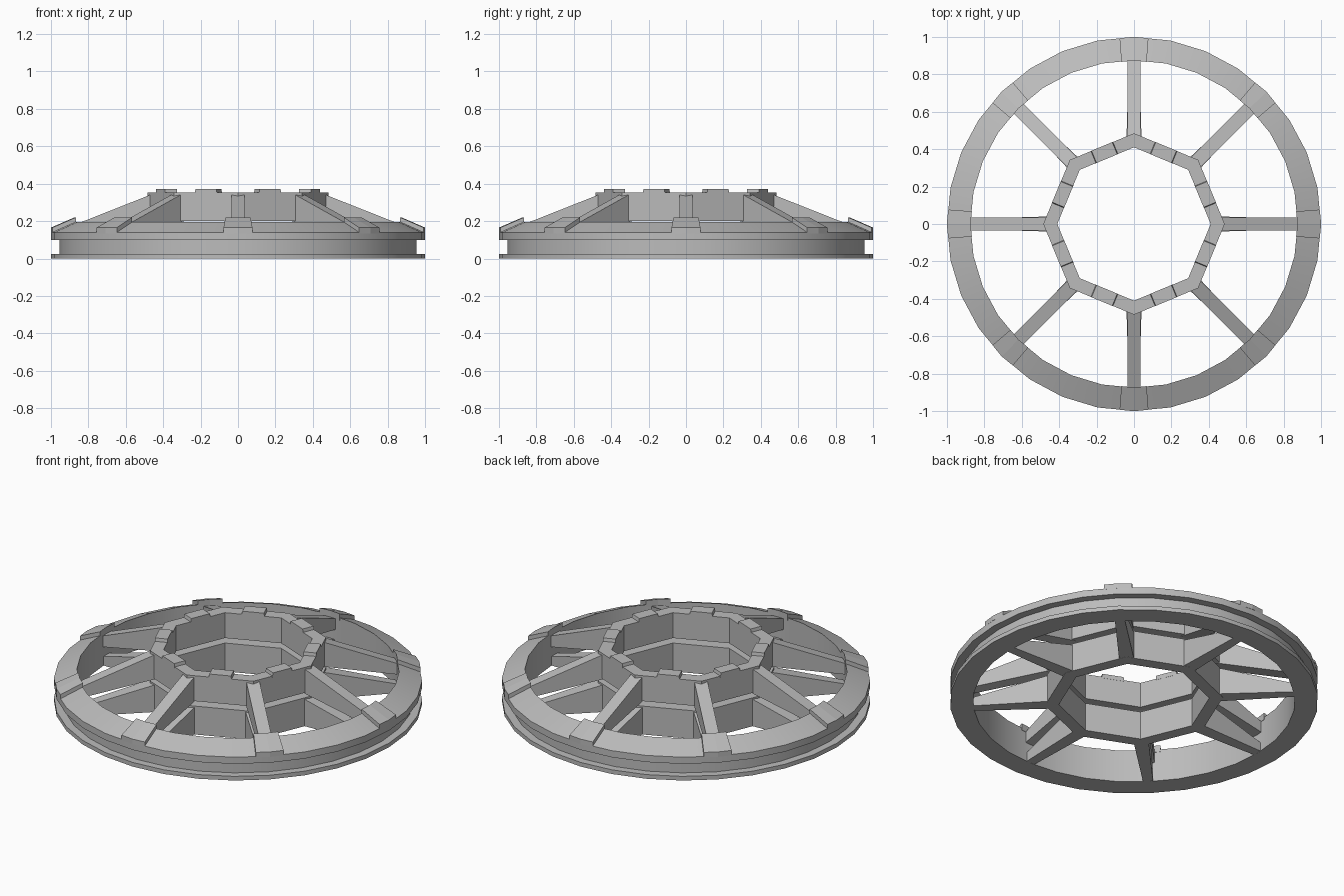
import bpy, bmesh
from math import sin, cos, pi, radians

if "Cube" in bpy.data.objects:
    bpy.data.objects.remove(bpy.data.objects["Cube"], do_unlink=True)

grey = bpy.data.materials.new("plain grey")
grey.use_nodes = True
grey.diffuse_color = (0.5, 0.5, 0.5, 1)
grey.node_tree.nodes["Principled BSDF"].inputs["Base Color"].default_value = (0.5, 0.5, 0.5, 1)


def finish(name, bm, smooth=False):
    """Turn a bmesh into a named object."""
    bmesh.ops.recalc_face_normals(bm, faces=bm.faces)
    mesh = bpy.data.meshes.new(name)
    bm.to_mesh(mesh)
    bm.free()
    mesh.materials.append(grey)
    obj = bpy.data.objects.new(name, mesh)
    bpy.context.collection.objects.link(obj)
    if smooth:
        bpy.ops.object.select_all(action='DESELECT')
        obj.select_set(True)
        bpy.context.view_layer.objects.active = obj
        bpy.ops.object.shade_smooth_by_angle(angle=radians(30))


def bridge(bm, loops, closed):
    """Skin a row of cross-sections, capping the ends when it is open."""
    loops = [[bm.verts.new(p) for p in loop] for loop in loops]
    n = len(loops[0])
    pairs = list(zip(loops, loops[1:] + loops[:1]))
    for a, b in pairs if closed else pairs[:-1]:
        for i in range(n):
            j = (i + 1) % n
            bm.faces.new((a[i], a[j], b[j], b[i]))
    if not closed:
        bm.faces.new(loops[0])
        bm.faces.new(loops[-1])


def lathe(name, profile, sides, smooth=False):
    bm = bmesh.new()
    turns = [2 * pi * i / sides for i in range(sides)]
    bridge(bm, [[(r * cos(a), r * sin(a), z) for r, z in profile] for a in turns], True)
    finish(name, bm, smooth)


def around(name, sections, offset=0.0):
    """Repeat a solid eight times; sections hold (radial, tangential, z) points."""
    bm = bmesh.new()
    for k in range(8):
        a = pi / 4 * k + offset
        bridge(bm, [[(r * cos(a) - t * sin(a), r * sin(a) + t * cos(a), z)
                     for r, t, z in sec] for sec in sections], False)
    finish(name, bm)


def beam(name, r0, r1, w0, w1, inner_z, outer_z):
    """Straight spoke with a tapering side profile."""
    def section(r, w, zs):
        lo, hi = zs
        return [(r, -w, lo), (r, w, lo), (r, w, hi), (r, -w, hi)]
    around(name, [section(r0, w0, inner_z), section(r1, w1, outer_z)])


# Grooved outer rim
lathe("outer_rim", [(0.875, 0), (1, 0), (1, 0.025), (0.955, 0.025), (0.955, 0.1),
                    (1, 0.1), (1, 0.14), (0.875, 0.195)], 32, True)

# Raised pads on the rim, one at each spoke
pad_side = []
for s in (-1, 0, 1):
    drop = 0.992 if s else 1.0
    pad_side.append([(r * drop, s * 0.077 * r, z) for r, z in
                     ((0.874, 0.18), (1.001, 0.135), (1.001, 0.165), (0.874, 0.22))])
around("rim_pads", pad_side)

# Octagonal hub in two stacked rings with a gap between them
for name, lo, hi in (("lower_hub", 0, 0.17), ("upper_hub", 0.2, 0.352)):
    lathe(name, [(0.41, lo), (0.485, lo), (0.485, hi), (0.41, hi)], 8)

# Raised pads on the hub sides
inner, outer = 0.378, 0.449
around("hub_pads", [[(r, -0.065, 0.345), (r, 0.065, 0.345), (r, 0.06, 0.371), (r, -0.06, 0.371)]
                    for r in (inner, outer)], pi / 8)

# Sloping spokes, an upper web above a lower wedge
beam("upper_spokes", 0.44, 0.9, 0.036, 0.036, (0.2, 0.352), (0.11, 0.17))
beam("lower_spokes", 0.44, 0.89, 0.041, 0.027, (0.001, 0.17), (0.001, 0.05))
